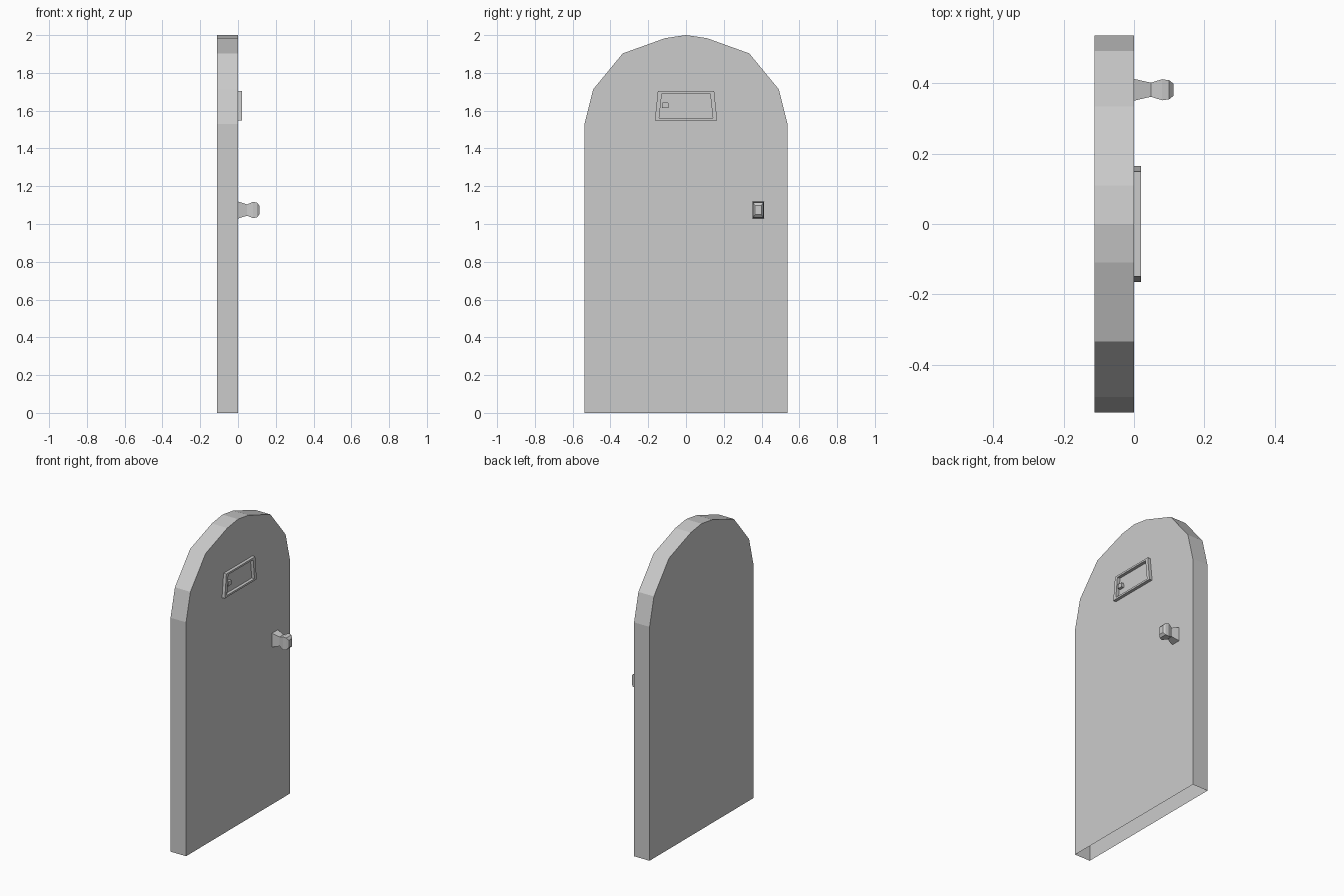
import bpy

if "Cube" in bpy.data.objects:
    bpy.data.objects.remove(bpy.data.objects["Cube"])


def make(name, verts, faces):
    mesh = bpy.data.meshes.new(name)
    mesh.from_pydata(verts, [], faces)
    mesh.update()
    obj = bpy.data.objects.new(name, mesh)
    bpy.context.collection.objects.link(obj)
    return obj


def loft(name, rings, cap_start=False, cap_end=False):
    """Join rings of (x, y, z) points, listed counter-clockwise seen from +x."""
    n = len(rings[0])
    verts = [p for ring in rings for p in ring]
    faces = []
    for r in range(len(rings) - 1):
        a, b = r * n, (r + 1) * n
        for i in range(n):
            j = (i + 1) % n
            faces.append((a + i, a + j, b + j, b + i))
    if cap_start:
        faces.append(tuple(reversed(range(n))))
    if cap_end:
        faces.append(tuple(range(len(verts) - n, len(verts))))
    return make(name, verts, faces)


def trapezoid(x, bottom, top, z0, z1, cy=0.0):
    return [(x, cy - bottom, z0), (x, cy + bottom, z0),
            (x, cy + top, z1), (x, cy - top, z1)]


# Arched door slab, open underneath
half = [(0.537, 0), (0.537, 1.53), (0.492, 1.712), (0.335, 1.903), (0.11, 1.984)]
outline = half + [(0, 2.0)] + [(-y, z) for y, z in reversed(half)]
n = len(outline)
verts = [(x, y, z) for x in (-0.112, 0) for y, z in outline]
faces = [tuple(reversed(range(n))), tuple(range(n, 2 * n))]
faces += [(i, i + 1, n + i + 1, n + i) for i in range(n - 1)]
make("door_slab", verts, faces)

# Raised hatch frame around a recessed panel
loft("hatch_frame", [
    trapezoid(0.0, 0.165, 0.149, 1.549, 1.703),
    trapezoid(0.02, 0.165, 0.149, 1.549, 1.703),
    trapezoid(0.02, 0.142, 0.128, 1.561, 1.691),
    trapezoid(0.0, 0.142, 0.128, 1.561, 1.691),
])

# Small hatch pull
loft("hatch_pull", [
    trapezoid(0.0, 0.017, 0.015, 1.613, 1.642, -0.109),
    trapezoid(0.018, 0.017, 0.015, 1.613, 1.642, -0.109),
], cap_end=True)

# Rectangular door knob: (x, half width, half height)
sections = [(0.0, 0.031, 0.045), (0.048, 0.020, 0.030), (0.08, 0.030, 0.043),
            (0.1, 0.027, 0.039), (0.113, 0.017, 0.024)]
loft("door_knob", [trapezoid(x, w, w, 1.074 - h, 1.074 + h, 0.382)
                   for x, w, h in sections], cap_end=True)
